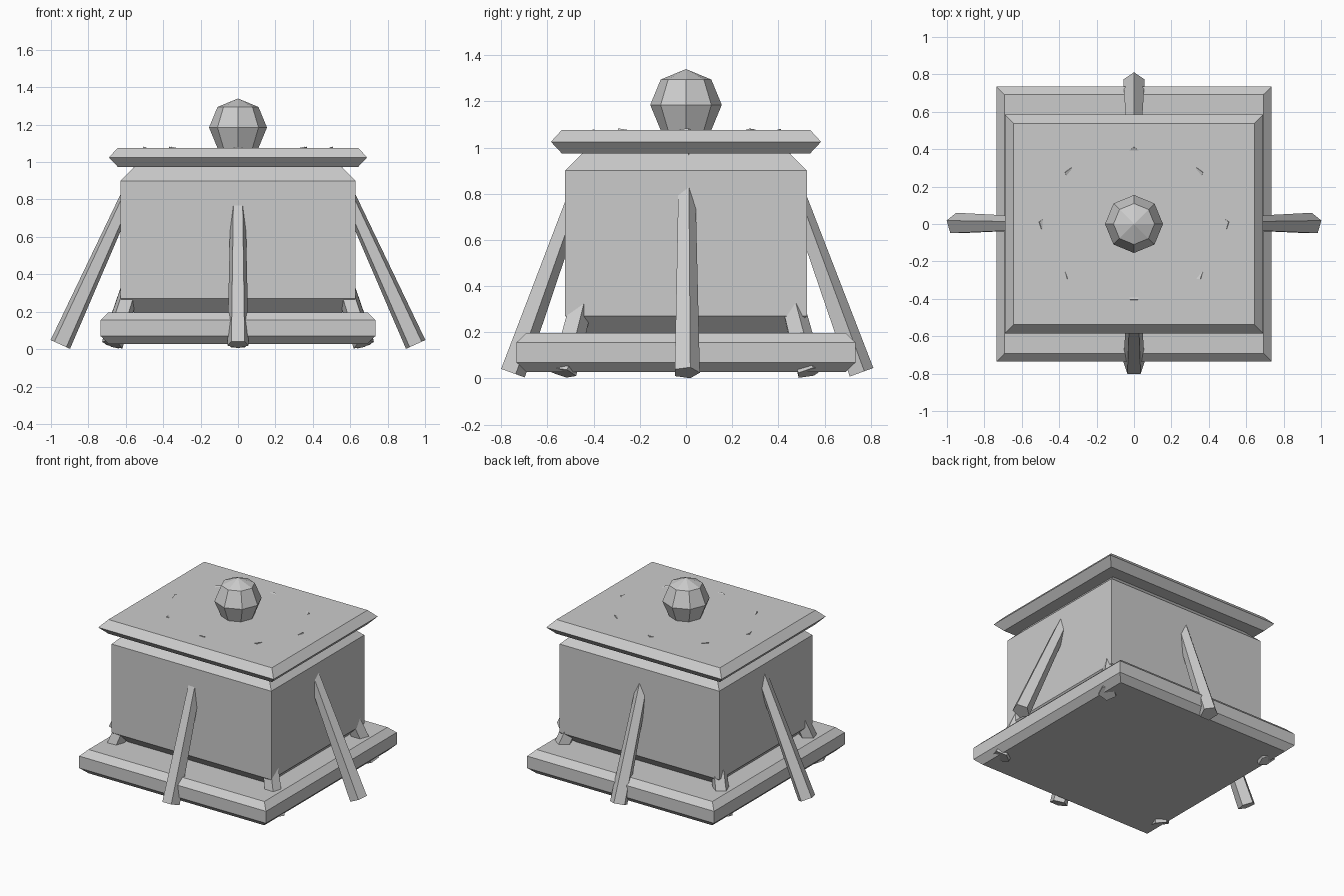
import bpy, bmesh
from math import sin, cos, pi
from mathutils import Vector

if "Cube" in bpy.data.objects:
    bpy.data.objects.remove(bpy.data.objects["Cube"])


def finish(name, bm):
    bmesh.ops.recalc_face_normals(bm, faces=bm.faces)
    mesh = bpy.data.meshes.new(name)
    bm.to_mesh(mesh)
    bm.free()
    ob = bpy.data.objects.new(name, mesh)
    bpy.context.collection.objects.link(ob)
    return ob


def stepped_block(name, hx, hy, profile):
    """Rectangular block lofted through (inset, z) levels."""
    bm = bmesh.new()
    rings = []
    for inset, z in profile:
        x, y = hx - inset, hy - inset
        rings.append([bm.verts.new((sx * x, sy * y, z))
                      for sx, sy in ((-1, -1), (1, -1), (1, 1), (-1, 1))])
    for a, b in zip(rings, rings[1:]):
        for i in range(4):
            j = (i + 1) % 4
            bm.faces.new((a[i], a[j], b[j], b[i]))
    bm.faces.new(rings[0][::-1])
    bm.faces.new(rings[-1])
    return finish(name, bm)


def tapered_rod(name, start, end, r1, r2):
    """Five-sided tapering rod between two points."""
    d = end - start
    bm = bmesh.new()
    bmesh.ops.create_cone(bm, cap_ends=True, segments=5,
                          radius1=r1, radius2=r2, depth=d.length)
    ob = finish(name, bm)
    ob.location = (start + end) / 2
    ob.rotation_mode = 'QUATERNION'
    ob.rotation_quaternion = Vector((0, 0, 1)).rotation_difference(d)
    return ob


# Chamfered plinth, body and lid
stepped_block("base_slab", 0.735, 0.735,
              [(0.043, 0.028), (0, 0.07), (0, 0.155), (0.043, 0.197)])
stepped_block("body", 0.628, 0.523,
              [(0.09, 0.18), (0, 0.27), (0, 0.90), (0.09, 0.99)])
stepped_block("lid", 0.69, 0.585,
              [(0.047, 0.975), (0, 1.025), (0.047, 1.076)])

# Faceted knob
bm = bmesh.new()
bmesh.ops.create_uvsphere(bm, u_segments=8, v_segments=4, radius=0.155)
finish("lid_knob", bm).location = (0, 0, 1.185)

# Eight leaning struts; the tips just break through the lid
for k in range(8):
    c, s = cos(k * pi / 4), sin(k * pi / 4)
    tapered_rod(f"strut_{k + 1}", Vector((0.95 * c, 0.755 * s, 0.025)),
                Vector((0.475 * c, 0.377 * s, 1.07)), 0.06, 0.035)
